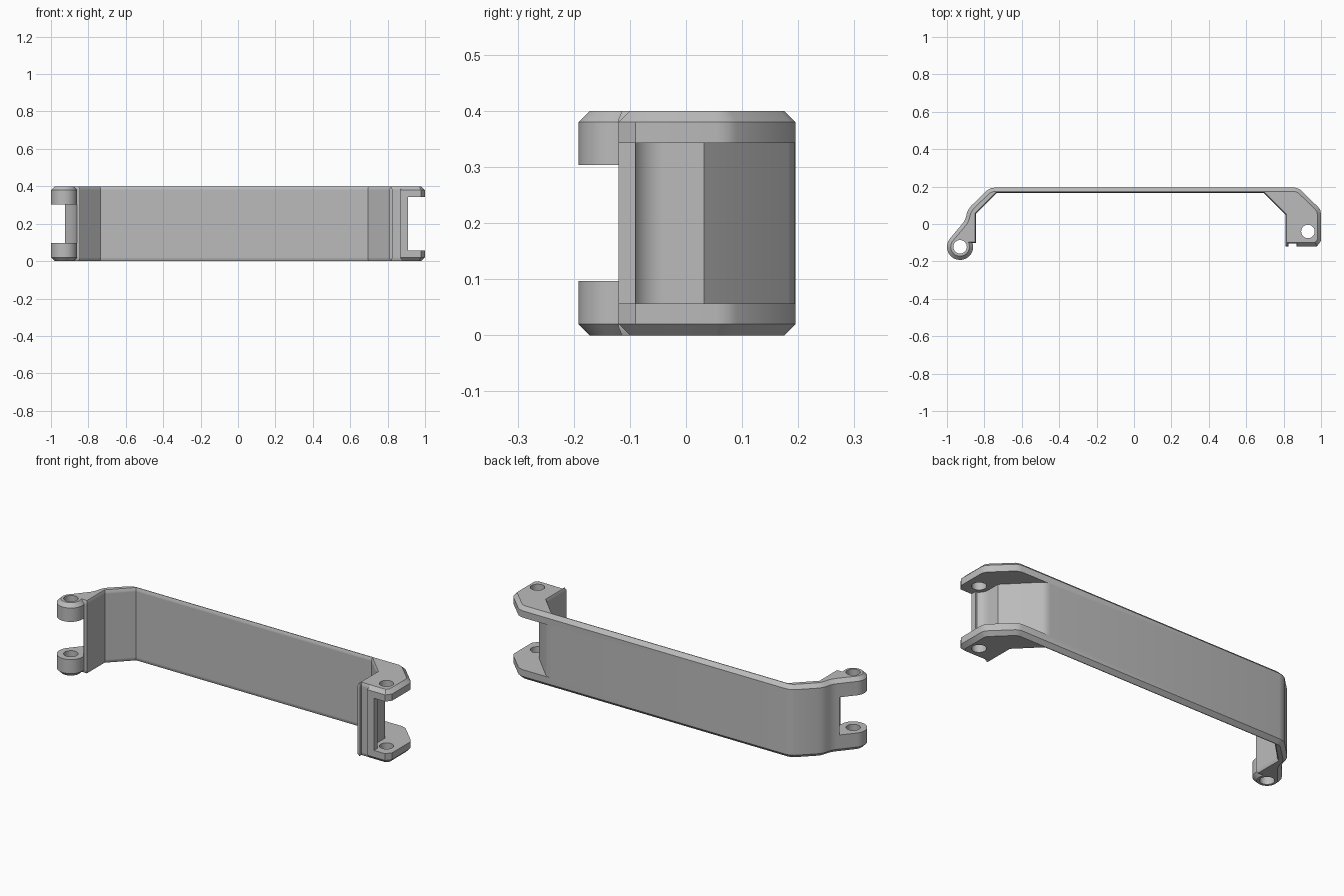
import bpy, bmesh, math
from mathutils import Vector

cube = bpy.data.objects.get("Cube")
if cube:
    bpy.data.objects.remove(cube)

HEIGHT = 0.4
LUG = Vector((-0.93, -0.122))
PIN = Vector((0.93, -0.04))

gray = bpy.data.materials.new("gray plastic")
gray.use_nodes = True
color = (0.5, 0.5, 0.5, 1)
gray.diffuse_color = color
gray.node_tree.nodes["Principled BSDF"].inputs["Base Color"].default_value = color


def arc(center, radius, start, end, steps):
    """Points on an arc, angles in degrees."""
    angles = [math.radians(start + (end - start) * i / steps) for i in range(steps + 1)]
    return [(center[0] + radius * math.cos(a), center[1] + radius * math.sin(a)) for a in angles]


def inset(points, widths):
    """Move each edge of a clockwise outline inward by its own width."""
    result = []
    for i, p in enumerate(points):
        a, b, c = Vector(points[i - 1]), Vector(p), Vector(points[(i + 1) % len(points)])
        d1, d2 = (b - a).normalized(), (c - b).normalized()
        n1, n2 = Vector((d1.y, -d1.x)), Vector((d2.y, -d2.x))
        w1, w2 = widths[i - 1], widths[i]
        det = n1.x * n2.y - n1.y * n2.x
        if abs(det) < 0.02:
            result.append(b + n1 * w1)
        else:
            result.append(b + Vector((w1 * n2.y - w2 * n1.y, w2 * n1.x - w1 * n2.x)) / det)
    return result


def loft(name, rings):
    """Solid through stacked (outline, z) rings."""
    bm = bmesh.new()
    loops = [[bm.verts.new((p[0], p[1], z)) for p in pts] for pts, z in rings]
    n = len(loops[0])
    for low, high in zip(loops, loops[1:]):
        for i in range(n):
            j = (i + 1) % n
            bm.faces.new((low[i], low[j], high[j], high[i]))
    bm.faces.new(loops[0])
    bm.faces.new(loops[-1])
    bmesh.ops.recalc_face_normals(bm, faces=bm.faces)
    mesh = bpy.data.meshes.new(name)
    bm.to_mesh(mesh)
    bm.free()
    obj = bpy.data.objects.new(name, mesh)
    bpy.context.collection.objects.link(obj)
    mesh.materials.append(gray)
    return obj


def cut(target, name, points, bottom, top):
    """Remove a vertical prism from the target."""
    cutter = loft(name, [(points, bottom), (points, top)])
    cutter.hide_render = True
    cutter.hide_set(True)
    cutter.display_type = 'WIRE'
    mod = target.modifiers.new(name, 'BOOLEAN')
    mod.object = cutter
    mod.solver = 'EXACT'
    bpy.context.view_layer.objects.active = target
    bpy.ops.object.modifier_apply(modifier=name)
    bpy.data.objects.remove(cutter)


# Outline of the handle: wide chamfer outside, narrow chamfer inside
outer = arc(LUG, 0.07, 17, -222, 28)
outer += [(-0.918, 0.001), (-0.907, 0.016), (-0.899, 0.035), (-0.893, 0.06),
          (-0.884, 0.08), (-0.87, 0.098), (-0.785, 0.18), (-0.765, 0.191), (-0.74, 0.195),
          (0.86, 0.195), (0.888, 0.185), (0.985, 0.09), (0.996, 0.075), (1.0, 0.055),
          (1.0, -0.09), (0.978, -0.12)]
inner = [(0.87, -0.12), (0.87, -0.105), (0.825, -0.105), (0.825, -0.12), (0.81, -0.12),
         (0.81, 0.05), (0.695, 0.165), (-0.735, 0.165), (-0.845, 0.055), (-0.845, -0.102)]
outline = outer + inner
chamfers = [0.02] * len(outer) + [0.006] * len(inner)

levels = [0, 0.014, 0.02]
rings = [(inset(outline, [max(0, w - z) for w in chamfers]), z) for z in levels]
rings += [(pts, HEIGHT - z) for pts, z in reversed(rings)]
handle = loft("latch_handle", rings)

# Pocket between the right-hand hinge plates, with a hollow around the pin
pocket = [(0.68, 0.3), (0.68, 0.1955), (0.706, 0.193), (0.724, 0.182), (0.872, 0.032)]
pocket += arc(PIN, 0.058, 180, 240, 10)
pocket += [(0.91, -0.09), (0.91, -0.3), (1.2, -0.3), (1.2, 0.3)]
cut(handle, "pocket_cutter", pocket, 0.057, 0.343)

# Gap between the two left-hand hinge lugs
gap = [(-1.1, 0.005), (-0.925, -0.008), (-0.9, -0.03), (-0.88, -0.055),
       (-0.868, -0.085), (-0.862, -0.11), (-0.85, -0.11), (-0.85, -0.3), (-1.1, -0.3)]
cut(handle, "gap_cutter", gap, 0.097, 0.304)

# Pin holes
for name, center in (("lug_hole", LUG), ("plate_hole", PIN)):
    cut(handle, name, arc(center, 0.036, 0, 350, 35), -0.1, 0.5)

bpy.ops.object.select_all(action='DESELECT')
handle.select_set(True)
bpy.context.view_layer.objects.active = handle
bpy.ops.object.shade_smooth_by_angle(angle=math.radians(26))
